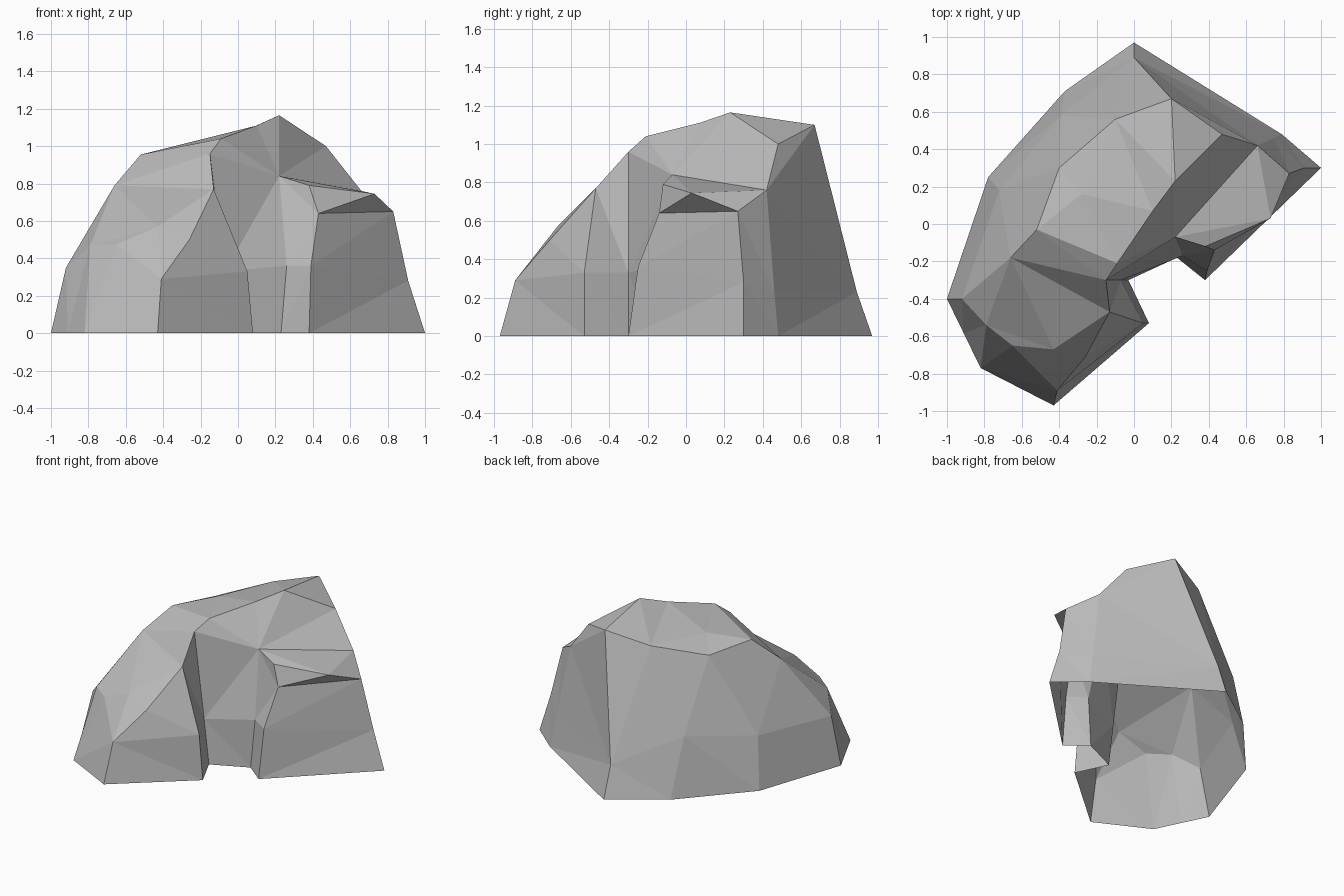
import bpy
import bmesh

default_cube = bpy.data.objects.get("Cube")
if default_cube:
    bpy.data.objects.remove(default_cube, do_unlink=True)

mesh_builder = bmesh.new()
known_points = {}


def point(position):
    """Return the shared vertex at a position."""
    if position not in known_points:
        known_points[position] = mesh_builder.verts.new(position)
    return known_points[position]


def facet(*positions):
    """Add one facet, dropping repeated corners."""
    corners = list(dict.fromkeys(point(p) for p in positions))
    if len(corners) > 2:
        mesh_builder.faces.new(corners)


def loft(rows):
    """Join neighbouring rows of points with facets."""
    for row, following in zip(rows, rows[1:]):
        for k in range(len(row) - 1):
            facet(row[k], following[k], following[k + 1], row[k + 1])


def fan(centre, rim):
    """Join a centre point to a chain of rim points."""
    for start, end in zip(rim, rim[1:]):
        facet(centre, start, end)


# Shoulder points, where the walls meet the crown
front_toe = (-.26, -.71, .5)
block_corner = (-.13, -.47, .77)
cleft_top = (-.15, -.3, .96)
ledge_inner = (.22, -.07, .84)
ledge_front = (.43, -.14, .64)
ledge_side = (.83, .27, .65)
ledge_back = (.66, .42, .76)
back_peak = (.2, .67, 1.1)
back_shoulder = (-.1, .56, 1.02)
side_shoulder = (-.4, .3, .93)
side_brow = (-.66, -.18, .79)
front_brow = (-.43, -.67, .57)

# Crown and ledge points
crown_side = (-.52, -.03, .955)
crown_middle = (-.28, .16, 1.015)
rim_front = (-.09, -.21, 1.04)
rim_middle = (.1, .07, 1.11)
summit = (.22, .23, 1.165)
rim_back = (.47, .48, 1.0)
ledge_lip = (.38, -.12, .79)
ledge_corner = (.73, .03, .745)

# Walls: each column rises from the ground through a bend to the shoulder
columns = [
    [(-.43, -.97, 0), (-.41, -.89, .29), front_toe],
    [(.08, -.53, 0), (.05, -.53, .33), block_corner],
    [(-.03, -.3, 0), (-.07, -.3, .33), cleft_top],
    [(.23, -.18, 0), (.26, -.17, .36), ledge_inner],
    [(.38, -.3, 0), (.39, -.25, .36), ledge_front],
    [(1, .3, 0), (.91, .3, .28), ledge_side],
    [(.79, .48, 0), (.75, .46, .23), ledge_back],
    [(0, .97, 0), (0, .89, .23), back_peak],
    [(-.37, .71, 0), (-.39, .58, .43), back_shoulder],
    [(-.78, .25, 0), (-.72, .18, .37), side_shoulder],
    [(-1, -.4, 0), (-.92, -.4, .35), side_brow],
    [(-.91, -.585, 0), (-.79, -.54, .47), side_brow],
    [(-.82, -.77, 0), (-.65, -.65, .475), front_brow],
]
loft(columns + columns[:1])

# Crown: pairs of points climbing from the front toe to the back
loft([
    [front_brow, front_toe],
    [side_brow, block_corner],
    [crown_side, cleft_top],
    [crown_middle, rim_front],
    [back_shoulder, rim_middle],
    [back_peak, summit],
    [rim_back, rim_back],
])
fan(side_shoulder, [side_brow, crown_side, crown_middle, back_shoulder])
facet(ledge_back, back_peak, rim_back)

# Steep scarp between the crown rim and the ledge
fan(ledge_inner, [cleft_top, rim_front, rim_middle, summit, rim_back, ledge_back])

# Sloping ledge
fan(ledge_corner, [ledge_front, ledge_lip, ledge_inner, ledge_back,
                   ledge_side, ledge_front])
facet(ledge_inner, ledge_lip, ledge_front)

# Flat triangular facets with outward normals, open underneath
bmesh.ops.triangulate(mesh_builder, faces=mesh_builder.faces[:],
                      quad_method='SHORT_EDGE')
bmesh.ops.recalc_face_normals(mesh_builder, faces=mesh_builder.faces[:])
rock_mesh = bpy.data.meshes.new("boulder")
mesh_builder.to_mesh(rock_mesh)
mesh_builder.free()
boulder = bpy.data.objects.new("boulder", rock_mesh)
bpy.context.collection.objects.link(boulder)

# Stone colour
stone = bpy.data.materials.new("grey_stone")
stone.use_nodes = True
stone_grey = (.5, .5, .5, 1)
stone.diffuse_color = stone_grey
stone.node_tree.nodes["Principled BSDF"].inputs["Base Color"].default_value = stone_grey
rock_mesh.materials.append(stone)
